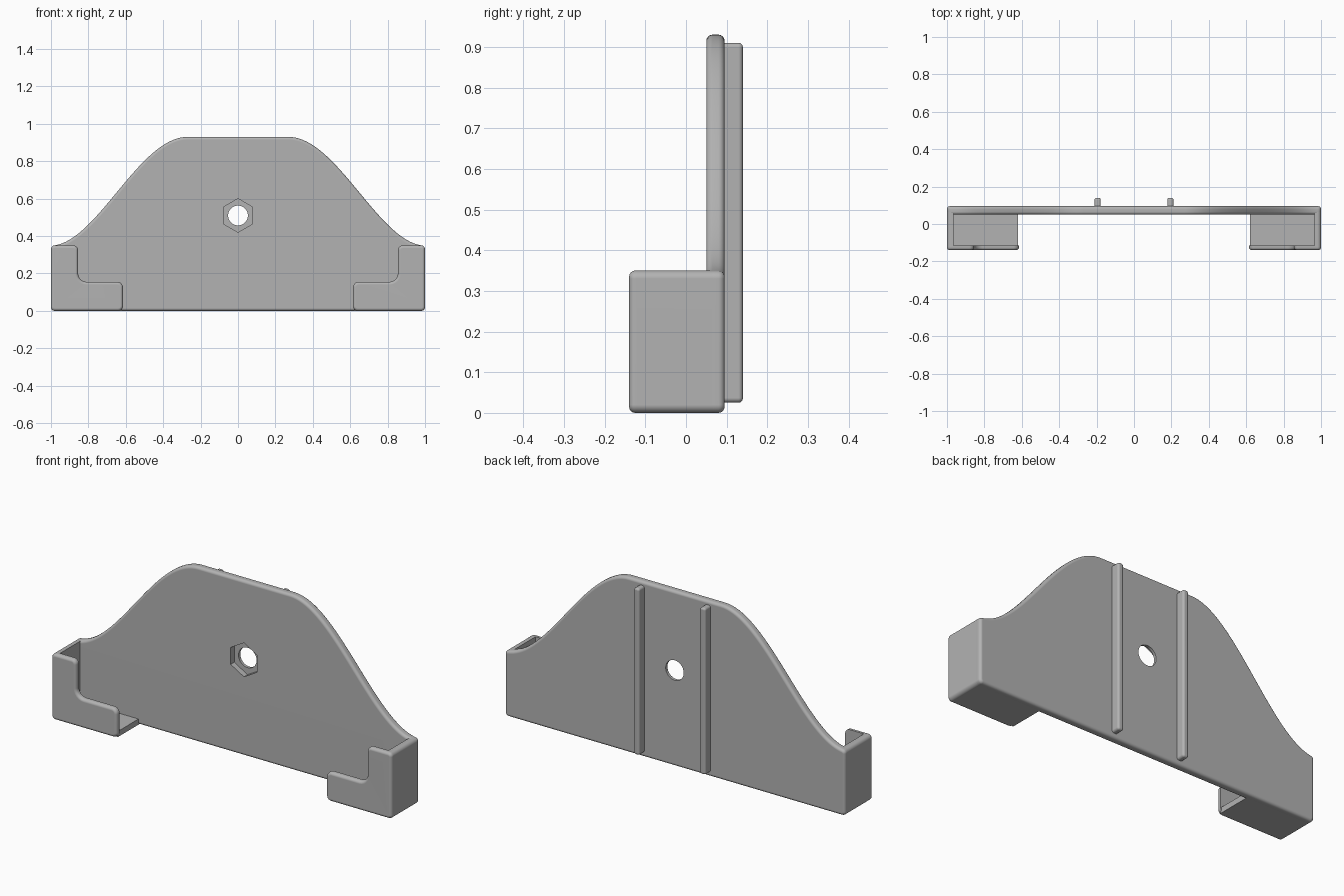
import bpy
import bmesh
from math import radians
from mathutils import Matrix, Vector
from mathutils.geometry import interpolate_bezier

if "Cube" in bpy.data.objects:
    bpy.data.objects.remove(bpy.data.objects["Cube"])

GREY = (0.45, 0.45, 0.45, 1.0)
grey = bpy.data.materials.new("plain grey")
grey.use_nodes = True
grey.diffuse_color = GREY
grey.node_tree.nodes["Principled BSDF"].inputs["Base Color"].default_value = GREY

PLATE_FRONT, PLATE_BACK = 0.05, 0.095


def rounded(corners, steps=7):
    """Outline in x, z from (x, z, radius) right-angled corners."""
    out = []
    for i, (x, z, r) in enumerate(corners):
        p = Vector((x, z))
        if r == 0:
            out.append(p)
            continue
        a = (Vector(corners[i - 1][:2]) - p).normalized() * r
        b = (Vector(corners[(i + 1) % len(corners)][:2]) - p).normalized() * r
        out += [q.to_2d() for q in interpolate_bezier(
            p + a, p + a * 0.45, p + b * 0.45, p + b, steps)]
    return out


def finish(name, bm):
    bmesh.ops.recalc_face_normals(bm, faces=bm.faces)
    mesh = bpy.data.meshes.new(name)
    bm.to_mesh(mesh)
    bm.free()
    obj = bpy.data.objects.new(name, mesh)
    mesh.materials.append(grey)
    bpy.context.collection.objects.link(obj)
    return obj


def prism(name, outline, y0, y1, bevel=0, caps=()):
    """Extrude an x, z outline along y and round the rims of the given caps."""
    bm = bmesh.new()
    face = bm.faces.new([bm.verts.new((p.x, y0, p.y)) for p in outline])
    ext = bmesh.ops.extrude_face_region(bm, geom=[face], use_keep_orig=True)
    moved = [v for v in ext["geom"] if isinstance(v, bmesh.types.BMVert)]
    bmesh.ops.translate(bm, verts=moved, vec=(0, y1 - y0, 0))
    bmesh.ops.recalc_face_normals(bm, faces=bm.faces)
    if bevel:
        rims = [e for e in bm.edges if any(
            all(abs(v.co.y - y) < 1e-5 for v in e.verts) for y in caps)]
        bmesh.ops.bevel(bm, geom=rims, offset=bevel, segments=4,
                        profile=0.5, affect='EDGES', clamp_overlap=False)
    return finish(name, bm)


def select(obj):
    bpy.ops.object.select_all(action='DESELECT')
    obj.select_set(True)
    bpy.context.view_layer.objects.active = obj


def mirror(obj):
    obj.modifiers.new("Mirror", 'MIRROR')


def smooth(obj):
    select(obj)
    bpy.ops.object.shade_smooth_by_angle(angle=radians(30))
    obj.modifiers.new("Weighted Normal", 'WEIGHTED_NORMAL').keep_sharp = True


def drill(obj, sides, radius, y0, y1, z):
    """Cut a straight hole or pocket along y."""
    bm = bmesh.new()
    place = (Matrix.Translation((0, (y0 + y1) / 2, z))
             @ Matrix.Rotation(radians(90), 4, 'X'))
    bmesh.ops.create_cone(bm, cap_ends=True, segments=sides, radius1=radius,
                          radius2=radius, depth=y1 - y0, matrix=place)
    cutter = finish("hole_cutter", bm)
    cutter.hide_render = True
    mod = obj.modifiers.new("Hole", 'BOOLEAN')
    mod.operation = 'DIFFERENCE'
    mod.solver = 'EXACT'
    mod.object = cutter
    select(obj)
    bpy.ops.object.modifier_apply(modifier=mod.name)
    bpy.data.objects.remove(cutter)


# Back plate: flat top sweeping down on both sides to the square ends
slope = [p.to_2d() for p in interpolate_bezier(
    Vector((0.27, 0.93)), Vector((0.52, 0.93)),
    Vector((0.74, 0.40)), Vector((0.97, 0.352)), 40)]
end = [p for p in rounded([(0.9, 0.35, 0), (1, 0.35, 0.02), (1, 0, 0.02), (0.9, 0, 0)])][1:-1]
half = slope + end
plate = prism("back_plate", half + [Vector((-p.x, p.y)) for p in reversed(half)],
              PLATE_FRONT, PLATE_BACK, 0.015, (PLATE_FRONT, PLATE_BACK))

# Round screw hole with a hexagonal nut pocket in the front
drill(plate, 48, 0.053, 0, 0.2, 0.51)
drill(plate, 6, 0.09, 0, 0.08, 0.51)
smooth(plate)

# Corner brackets: floor and outer wall
shell = prism("bracket_floor_and_wall", rounded([
    (0.62, 0, 0), (1, 0, 0.02), (1, 0.35, 0.02),
    (0.965, 0.35, 0), (0.965, 0.03, 0), (0.62, 0.03, 0)]), -0.122, 0.075)
mirror(shell)
smooth(shell)

# Corner brackets: L-shaped front lip
lip = prism("bracket_front_lip", rounded([
    (0.615, 0, 0.025), (1, 0, 0.02), (1, 0.35, 0.02),
    (0.855, 0.35, 0.025), (0.855, 0.155, 0.045), (0.615, 0.155, 0.03)]),
    -0.14, -0.115, 0.015, (-0.14,))
mirror(lip)
smooth(lip)

# Two rounded ribs up the back
rib = prism("back_rib", rounded([
    (0.178, 0.025, 0.012), (0.211, 0.025, 0.012),
    (0.211, 0.91, 0.012), (0.178, 0.91, 0.012)]), 0.085, 0.14, 0.011, (0.14,))
mirror(rib)
smooth(rib)
